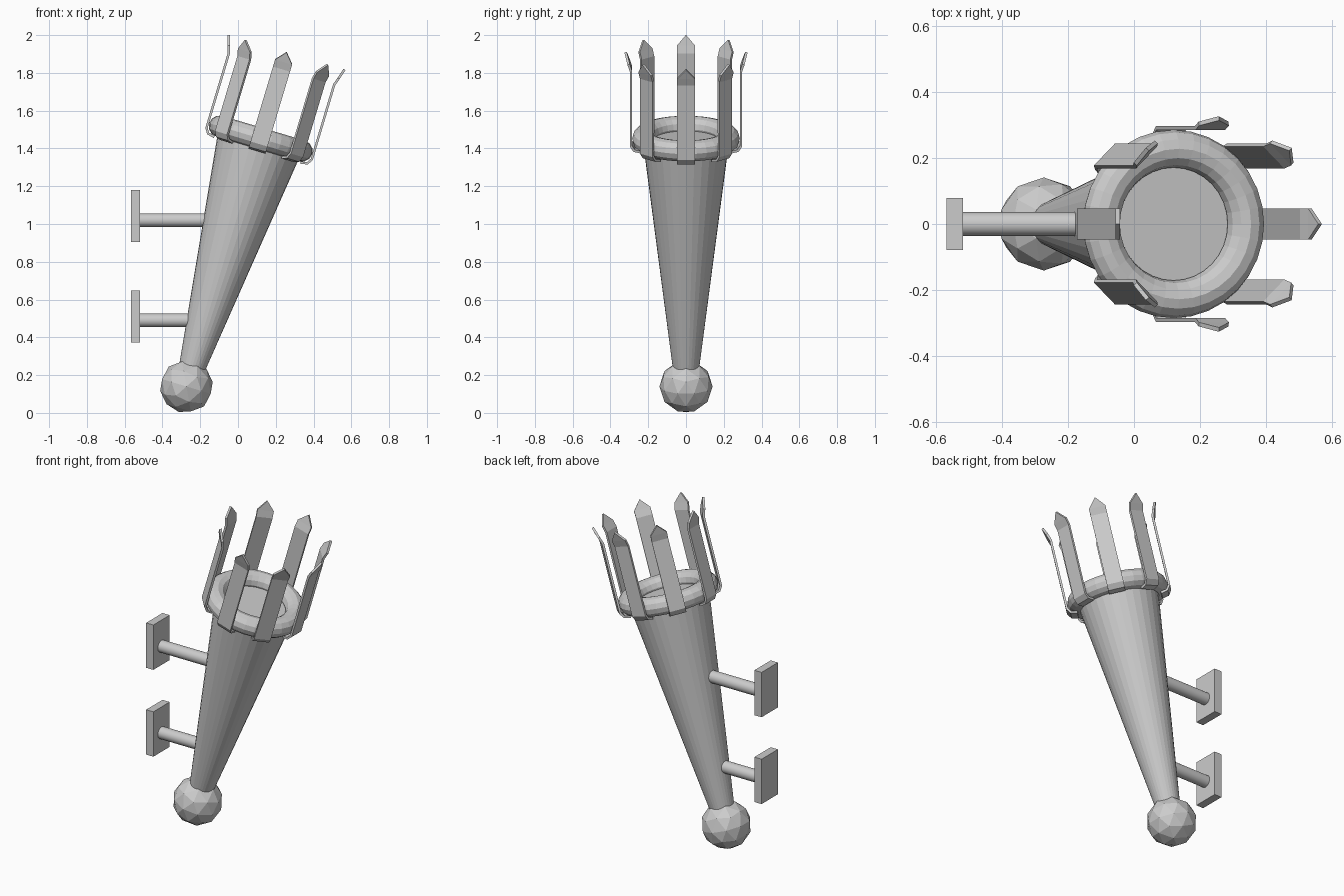
import bpy, bmesh
from math import atan2, pi, tau
from mathutils import Matrix, Vector

if "Cube" in bpy.data.objects:
    bpy.data.objects.remove(bpy.data.objects["Cube"])

BALL = Vector((-0.273, 0, 0.14))
RING = Vector((0.12, 0, 1.452))
axis = RING - BALL
LENGTH = axis.length
TILT = Matrix.Rotation(atan2(axis.x, axis.z), 4, 'Y')


def place(name, base, local=Matrix()):
    """Name the active object and put it in the tilted torch frame."""
    ob = bpy.context.object
    ob.name = name
    ob.matrix_world = Matrix.Translation(base) @ TILT @ local
    return ob


# Low-poly ball at the foot
bpy.ops.mesh.primitive_ico_sphere_add(subdivisions=2, radius=0.141)
place("foot_ball", BALL)

# Tapered torch body, closed just below the middle of the ring
bpy.ops.mesh.primitive_cone_add(vertices=32, radius1=0.057, radius2=0.229,
                                depth=LENGTH - 0.01)
place("torch_body", BALL, Matrix.Translation((0, 0, (LENGTH - 0.01) / 2)))

# Rim ring
bpy.ops.mesh.primitive_torus_add(major_segments=32, minor_segments=12,
                                 major_radius=0.228, minor_radius=0.057)
place("rim_ring", RING)

# Prong strip: (radius, height, half width), hooked under the ring, flared at the tip
PROFILE = [(0.238, -0.062, 0.047), (0.274, -0.054, 0.047), (0.291, -0.028, 0.047),
           (0.291, 0.385, 0.047), (0.304, 0.424, 0.047)]
TIP = (0.32, 0, 0.478)
bm = bmesh.new()
rows = [[bm.verts.new((r, s * w, h)) for s in (-1, 0, 1)] for r, h, w in PROFILE]
tip = bm.verts.new(TIP)
for a, b in zip(rows, rows[1:]):
    for i in (0, 1):
        bm.faces.new((a[i], a[i + 1], b[i + 1], b[i]))
for i in (0, 1):
    bm.faces.new((rows[-1][i], rows[-1][i + 1], tip))
prong_mesh = bpy.data.meshes.new("prong")
bm.to_mesh(prong_mesh)
bm.free()

# Eight prongs around the rim
for k in range(8):
    ob = bpy.data.objects.new(f"prong_{k + 1}", prong_mesh)
    bpy.context.collection.objects.link(ob)
    ob.matrix_world = Matrix.Translation(RING) @ TILT @ Matrix.Rotation(k * tau / 8, 4, 'Z')
    mod = ob.modifiers.new("thickness", 'SOLIDIFY')
    mod.thickness = 0.013
    mod.offset = 0

# Two wall brackets: a round rod into the body and a flat plate
for name, rod_z, plate_z, end_x in (("lower", 0.49, 0.51, -0.22), ("upper", 1.02, 1.042, -0.1)):
    start_x = -0.53
    bpy.ops.mesh.primitive_cylinder_add(vertices=24, radius=0.036, depth=end_x - start_x,
                                        location=((start_x + end_x) / 2, 0, rod_z),
                                        rotation=(0, pi / 2, 0))
    bpy.context.object.name = name + "_bracket_rod"
    bpy.ops.object.shade_smooth_by_angle()
    bpy.ops.mesh.primitive_cube_add(size=1, location=(-0.543, 0, plate_z))
    bpy.context.object.name = name + "_wall_plate"
    bpy.context.object.scale = (0.049, 0.158, 0.275)
